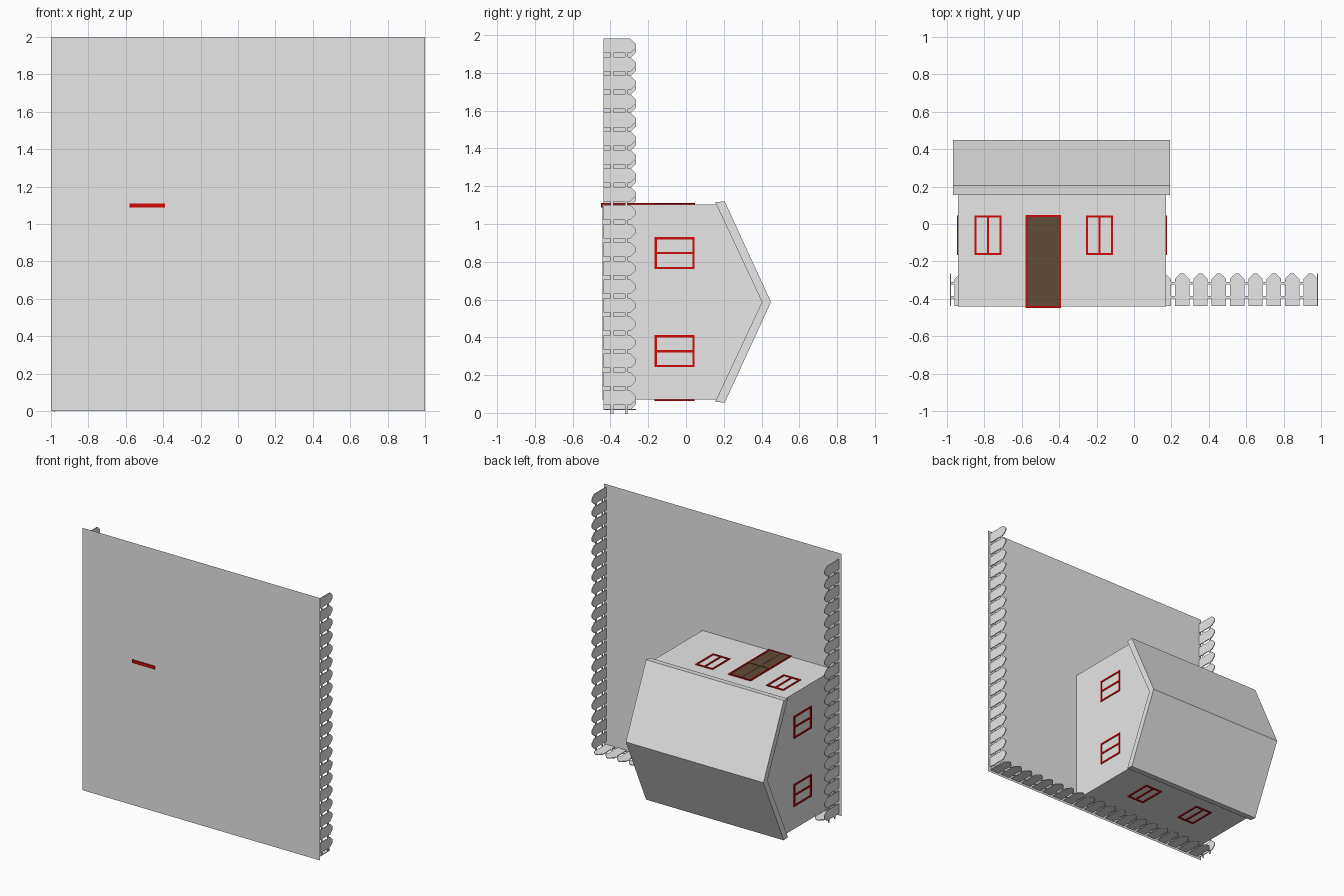
import bpy, bmesh
from mathutils import Vector

if "Cube" in bpy.data.objects:
    bpy.data.objects.remove(bpy.data.objects["Cube"])


def material(name, rgb):
    m = bpy.data.materials.new(name)
    m.diffuse_color = (*rgb, 1)
    m.use_nodes = True
    m.node_tree.nodes["Principled BSDF"].inputs["Base Color"].default_value = m.diffuse_color
    return m


GREY = material("plain grey", (0.8, 0.8, 0.8))
RED = material("red trim", (0.62, 0.003, 0.003))
BROWN = material("brown wood", (0.12, 0.072, 0.042))


def add_prism(bm, pts, offset):
    """Closed prism: polygon of 3D points swept along an offset."""
    face = bm.faces.new([bm.verts.new(p) for p in pts])
    res = bmesh.ops.extrude_face_region(bm, geom=[face], use_keep_orig=True)
    moved = [g for g in res["geom"] if isinstance(g, bmesh.types.BMVert)]
    bmesh.ops.translate(bm, verts=moved, vec=Vector(offset))


def add_box(bm, x0, x1, y0, y1, z0, z1):
    add_prism(bm, [(x0, y0, z0), (x1, y0, z0), (x1, y1, z0), (x0, y1, z0)], (0, 0, z1 - z0))


def finish(name, bm, mat):
    bmesh.ops.recalc_face_normals(bm, faces=bm.faces[:])
    me = bpy.data.meshes.new(name)
    bm.to_mesh(me)
    bm.free()
    me.materials.append(mat)
    ob = bpy.data.objects.new(name, me)
    bpy.context.collection.objects.link(ob)
    return ob


BASE = -0.442                       # ground level; the house rises along +y
X0, X1, Z0, Z1 = -0.94, 0.17, 0.07, 1.103   # wall limits

# Ground sheet
bm = bmesh.new()
bm.faces.new([bm.verts.new(p) for p in
              [(-1, BASE, 0), (1, BASE, 0), (1, BASE, 2), (-1, BASE, 2)]])
finish("ground", bm, GREY)

# House walls with gable ends
bm = bmesh.new()
walls = [(-0.441, Z0), (-0.441, Z1), (0.18, Z1), (0.42, 0.587), (0.18, Z0)]
add_prism(bm, [(X0, y, z) for y, z in walls], (X1 - X0, 0, 0))
finish("house_walls", bm, GREY)

# Folded roof slab
bm = bmesh.new()
roof = [(0.155, 1.115), (0.205, 1.12), (0.45, 0.587),
        (0.205, 0.054), (0.155, 0.059), (0.402, 0.587)]
add_prism(bm, [(-0.968, y, z) for y, z in roof], (1.161, 0, 0))
finish("roof", bm, GREY)


def frame(name, axis, d0, d1, a0, a1, y0, y1, w, mullion=True):
    """Rectangular frame on a wall; axis is the wall normal, a runs sideways."""
    bars = [(a0, a0 + w, y0, y1), (a1 - w, a1, y0, y1),
            (a0 + w, a1 - w, y0, y0 + w), (a0 + w, a1 - w, y1 - w, y1)]
    if mullion:
        c = (a0 + a1) / 2
        bars.append((c - w / 2, c + w / 2, y0 + w, y1 - w))
    bm = bmesh.new()
    for p, q, r, s in bars:
        if axis == "z":
            add_box(bm, p, q, r, s, d0, d1)
        else:
            add_box(bm, d0, d1, r, s, p, q)
    finish(name, bm, RED)


# Windows: two on every wall
WY = (-0.166, 0.046)
for c in (-0.781, -0.184):
    frame("front_window", "z", Z1 - 0.002, Z1 + 0.006, c - 0.073, c + 0.073, *WY, 0.012)
for c in (-0.15, -0.62):
    frame("rear_window", "z", Z0 - 0.006, Z0 + 0.002, c - 0.073, c + 0.073, *WY, 0.012)
for c in (0.846, 0.327):
    for d in (X0 - 0.006, X1 - 0.002):
        frame("side_window", "x", d, d + 0.008, c - 0.085, c + 0.085, *WY, 0.012)

# Double door: frame, leaves, centre stile and cross bar
frame("door_frame", "z", 1.087, 1.11, -0.579, -0.389, -0.45, 0.048, 0.011, False)
bm = bmesh.new()
add_box(bm, -0.57, -0.398, -0.44, 0.039, 1.1, 1.105)
add_box(bm, -0.494, -0.474, -0.44, 0.039, 1.1, 1.107)
add_box(bm, -0.57, -0.398, -0.217, -0.187, 1.1, 1.109)
finish("door", bm, BROWN)


# Picket fence on three sides
def fence(name, first, place, sweep):
    """place(a, y) gives a 3D point on the fence line, sweep is its thickness."""
    bm = bmesh.new()
    h = 0.0385
    for i in range(20):
        a = first + i * 0.0981
        shape = [(a - h, BASE + 0.004), (a + h, BASE + 0.004), (a + h, -0.294),
                 (a + h * 0.25, -0.265), (a - h * 0.25, -0.265), (a - h, -0.294)]
        add_prism(bm, [place(*p) for p in shape], sweep)
    lo, hi = first - 0.06, first + 19 * 0.0981 + h
    for y in (-0.392, -0.317):
        rail = [(lo, y - 0.007), (hi, y - 0.007), (hi, y + 0.007), (lo, y + 0.007)]
        add_prism(bm, [Vector(place(*p)) + Vector(sweep) * 0.15 for p in rail],
                  Vector(sweep) * 0.7)
    finish(name, bm, GREY)


fence("rear_fence", -0.92, lambda a, y: (a, y, 0.014), (0, 0, 0.006))
fence("right_fence", 0.079, lambda a, y: (0.978, y, a), (0.006, 0, 0))
fence("left_fence", 0.062, lambda a, y: (-0.984, y, a - 0.008), (0.006, 0, 0))
